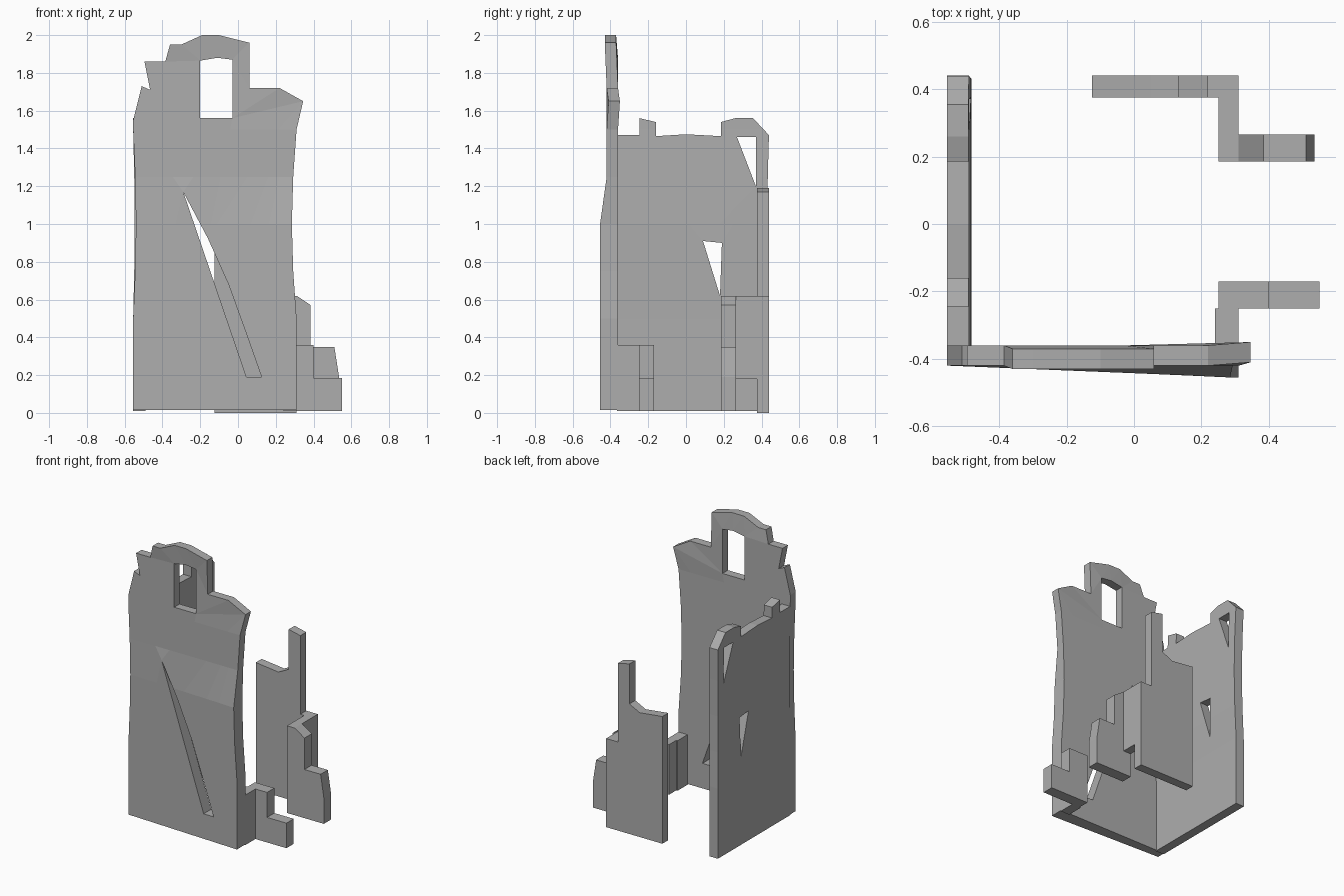
import bpy, bmesh
from math import pi, sin
from mathutils import Vector

cube = bpy.data.objects.get("Cube")
if cube:
    bpy.data.objects.remove(cube, do_unlink=True)

stone = bpy.data.materials.new("grey_stone")
stone.use_nodes = True
stone.diffuse_color = (0.42, 0.42, 0.42, 1)
shader = stone.node_tree.nodes["Principled BSDF"]
shader.inputs["Base Color"].default_value = stone.diffuse_color


def skyline(start, base, *treads):
    """Outline over a flat base; each tread is its end, its height and a sloped end height."""
    outline = [(start, base)]
    left = start
    for right, height, *slope in treads:
        for point in ((left, height), (right, slope[0] if slope else height)):
            if point != outline[-1]:
                outline.append(point)
        left = right
    return outline + [(left, base)]


def crack(tip, foot, width, segments=4):
    """Wedge-shaped split widening from its tip down to its foot, bulging on one side."""
    tip, foot = Vector(tip), Vector(foot)
    bulged = []
    for step in range(segments + 1):
        t = step / segments
        point = tip.lerp(foot, t)
        bulge = 0.025 * sin(1.3 * pi * t)
        bulged.append((point.x + width * t + bulge, point.y))
    straight = [tuple(foot.lerp(tip, step / segments)) for step in range(segments)]
    return bulged + straight


def wave(height):
    """Sideways wear of a free edge, strongest at half height of the building."""
    return sin(pi * (height - 0.5)) if 0.5 < height < 1.5 else 0


def slab(name, outline, near, far, axis, holes=(), warp=None):
    """Wall filled from an outline with holes, thick from near to far along an axis."""
    def place(across, up, depth):
        if axis == "x":
            return Vector((depth, across, up))
        return Vector((across, depth, up))

    bm = bmesh.new()
    for loop in (outline, *holes):
        verts = [bm.verts.new(place(*point, near)) for point in loop]
        for here, following in zip(verts, verts[1:] + verts[:1]):
            bm.edges.new((here, following))
    bmesh.ops.triangle_fill(bm, edges=bm.edges[:], use_beauty=True)

    # Courses that let the free edges wander
    if warp:
        for course in range(2, 7):
            geometry = bm.verts[:] + bm.edges[:] + bm.faces[:]
            bmesh.ops.bisect_plane(bm, geom=geometry, dist=1e-5,
                                   plane_co=(0, 0, course / 4), plane_no=(0, 0, 1))

    grown = bmesh.ops.extrude_face_region(bm, geom=bm.faces[:], use_keep_orig=True)
    moved = [item for item in grown["geom"] if isinstance(item, bmesh.types.BMVert)]
    bmesh.ops.translate(bm, verts=moved, vec=place(0, 0, far - near))
    if warp:
        for vert in bm.verts:
            warp(vert.co)
    bmesh.ops.recalc_face_normals(bm, faces=bm.faces[:])
    mesh = bpy.data.meshes.new(name)
    bm.to_mesh(mesh)
    bm.free()
    mesh.materials.append(stone)
    wall = bpy.data.objects.new(name, mesh)
    bpy.context.collection.objects.link(wall)


def wear_front(co):
    # Outer face leans out towards the lower free end
    if co.y < -0.4 and co.z < 1.2:
        co.y -= 0.035 * (co.x + 0.55) / 0.86
    # Free end pinches in, then flares at the shoulder
    if co.x > 0.3:
        flared = co.z > 1.6
        co.x += 0.035 if flared else -0.025 * wave(co.z)
        co.y += 0.01 if flared else 0
    # Corner edge, with an overhanging block near the crown
    elif co.x < -0.54:
        co.x += 0.015 * wave(co.z)
    elif co.x < -0.46 and co.z > 1.8:
        co.x -= 0.03
    if co.z > 1.9:
        co.y -= 0.01


def wear_side(co):
    if co.y > 0.43:
        co.y -= 0.01 * wave(co.z)
    co.x += 0.008 * wave(co.z)


# Front wall: broken gable with a window and a long crack
gable = skyline(-0.555, 0.015, (-0.51, 1.55, 1.73), (-0.465, 1.73, 1.71),
                (-0.385, 1.86), (-0.36, 1.86, 1.95), (-0.3, 1.95),
                (-0.19, 1.95, 2), (-0.1, 2), (0.06, 2, 1.96),
                (0.22, 1.72), (0.31, 1.72, 1.65))
window = skyline(-0.2, 1.56, (-0.11, 1.865, 1.88), (-0.03, 1.88, 1.87))
split = crack((-0.29, 1.17), (0.045, 0.19), 0.1)
slab("front_wall", gable, -0.42, -0.36, "y", (window, split), wear_front)

# Left wall: ragged top with two wedge-shaped holes
ragged = skyline(-0.365, 0.01, (-0.245, 1.47), (-0.16, 1.56, 1.54), (0, 1.465, 1.475),
                 (0.185, 1.475, 1.465), (0.26, 1.54, 1.56), (0.355, 1.56),
                 (0.44, 1.56, 1.47))
high_hole = [(0.27, 1.46), (0.37, 1.46), (0.37, 1.2)]
low_hole = [(0.09, 0.91), (0.19, 0.9), (0.18, 0.62)]
slab("left_wall", ragged, -0.555, -0.49, "x", (high_hole, low_hole), wear_side)

# Back wall remnant with a thin standing spire
spire = skyline(-0.125, 0, (0.05, 0.89, 0.87), (0.13, 0.87, 0.91),
                (0.22, 1.19, 1.17), (0.31, 0.62))
slab("back_wall", spire, 0.375, 0.44, "y")

# Stepped buttresses on the open side
back_steps = skyline(0.25, 0.01, (0.31, 0.62), (0.385, 0.62, 0.57),
                     (0.51, 0.35), (0.535, 0.35, 0.19))
slab("back_buttress", back_steps, 0.185, 0.265, "y")
front_steps = skyline(0.25, 0.01, (0.4, 0.36), (0.55, 0.185))
slab("front_buttress", front_steps, -0.25, -0.17, "y")

# Short walls joining the buttresses to the main walls
slab("back_link_wall", skyline(0.265, 0.18, (0.375, 0.62)), 0.25, 0.31, "x")
slab("front_link_wall", skyline(-0.365, 0.01, (-0.25, 0.36)), 0.24, 0.31, "x")
